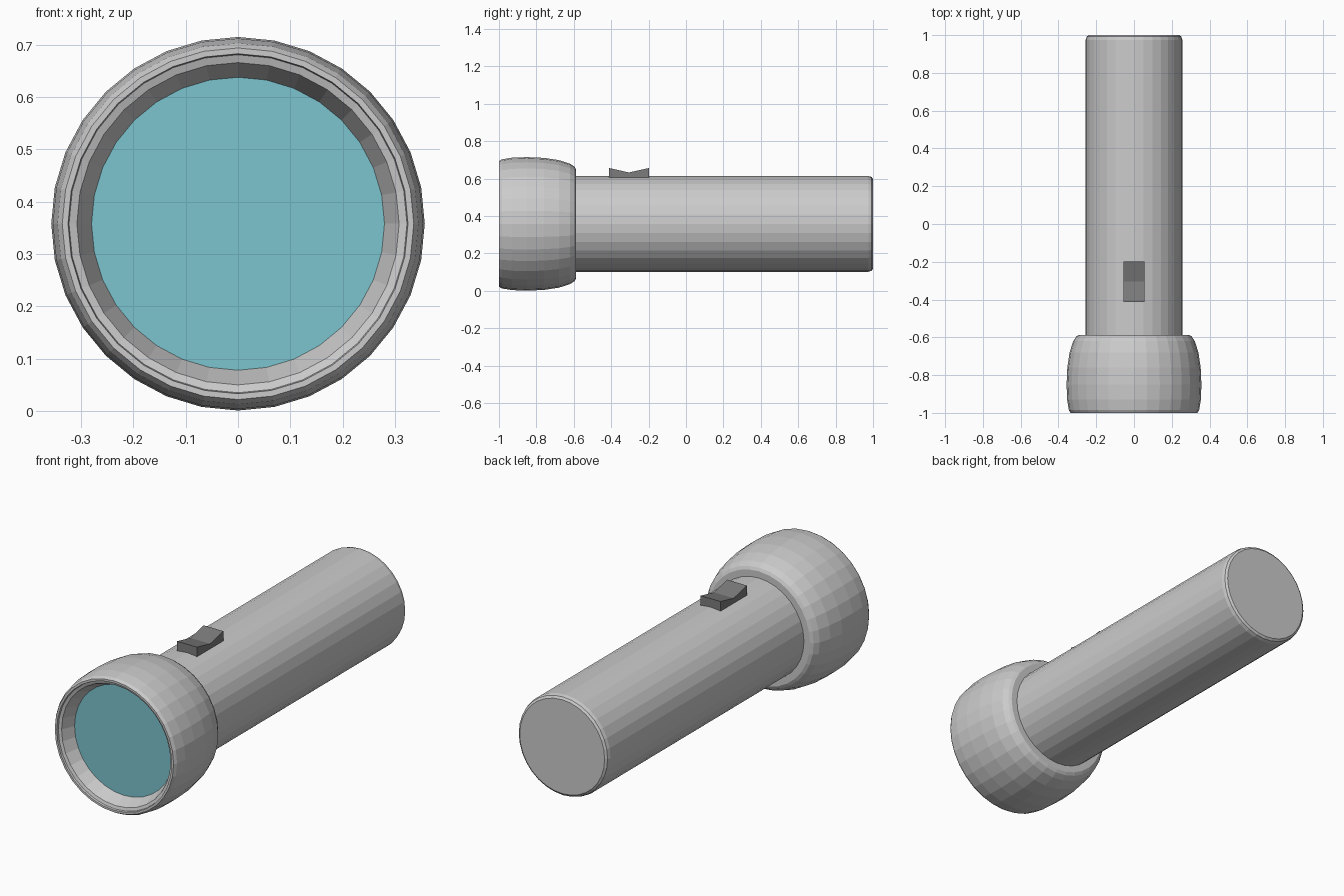
import bpy, bmesh, math

if "Cube" in bpy.data.objects:
    bpy.data.objects.remove(bpy.data.objects["Cube"])

SIDES = 32
AXIS_Z = 0.358   # height of the torch's centre line


def make_object(name, bm):
    bmesh.ops.recalc_face_normals(bm, faces=bm.faces)
    mesh = bpy.data.meshes.new(name)
    bm.to_mesh(mesh)
    bm.free()
    obj = bpy.data.objects.new(name, mesh)
    bpy.context.collection.objects.link(obj)
    return obj


def lathe(name, profile, closed=False, caps=()):
    """Revolve (y, radius) points about the torch axis."""
    bm = bmesh.new()
    rings = []
    for y, r in profile:
        rings.append([bm.verts.new((r * math.sin(2 * math.pi * i / SIDES), y,
                                    AXIS_Z + r * math.cos(2 * math.pi * i / SIDES)))
                      for i in range(SIDES)])
    pairs = list(zip(rings, rings[1:])) + ([(rings[-1], rings[0])] if closed else [])
    for a, b in pairs:
        for i in range(SIDES):
            j = (i + 1) % SIDES
            bm.faces.new((a[i], a[j], b[j], b[i]))
    for c in caps:
        bm.faces.new(rings[c])
    return make_object(name, bm)


# Head: rounded bell with a recessed front
lathe("head", [(-0.92, 0.28), (-0.985, 0.308), (-0.99, 0.323), (-1.0, 0.325),
               (-1.0, 0.336), (-0.985, 0.345), (-0.93, 0.354), (-0.85, 0.357),
               (-0.76, 0.353), (-0.68, 0.341), (-0.62, 0.322), (-0.595, 0.305),
               (-0.587, 0.29), (-0.587, 0.25)])

# Barrel with softened tail edge
lathe("barrel", [(-0.6, 0.256), (0.975, 0.256), (0.992, 0.251), (1.0, 0.24)], caps=(-1,))

# Lens disc
lens = lathe("lens", [(-0.92, 0.281)], caps=(0,))
# face the lens outward
if lens.data.polygons[0].normal.y > 0:
    lens.data.flip_normals()
blue = bpy.data.materials.new("lens_blue")
blue.diffuse_color = (0.2, 0.55, 0.62, 1)
blue.use_nodes = True
blue.node_tree.nodes["Principled BSDF"].inputs["Base Color"].default_value = blue.diffuse_color
lens.data.materials.append(blue)

# Rocker switch: V-topped profile extruded across x
bm = bmesh.new()
outline = [(-0.412, 0.59), (-0.198, 0.59), (-0.198, 0.657), (-0.305, 0.633), (-0.412, 0.657)]
face = bm.faces.new([bm.verts.new((-0.056, y, z)) for y, z in outline])
extruded = bmesh.ops.extrude_face_region(bm, geom=[face], use_keep_orig=True)
bmesh.ops.translate(bm, vec=(0.112, 0, 0),
                    verts=[v for v in extruded["geom"] if isinstance(v, bmesh.types.BMVert)])
switch = make_object("switch", bm)
grey = bpy.data.materials.new("switch_dark_grey")
grey.diffuse_color = (0.2, 0.2, 0.2, 1)
grey.use_nodes = True
grey.node_tree.nodes["Principled BSDF"].inputs["Base Color"].default_value = grey.diffuse_color
switch.data.materials.append(grey)
